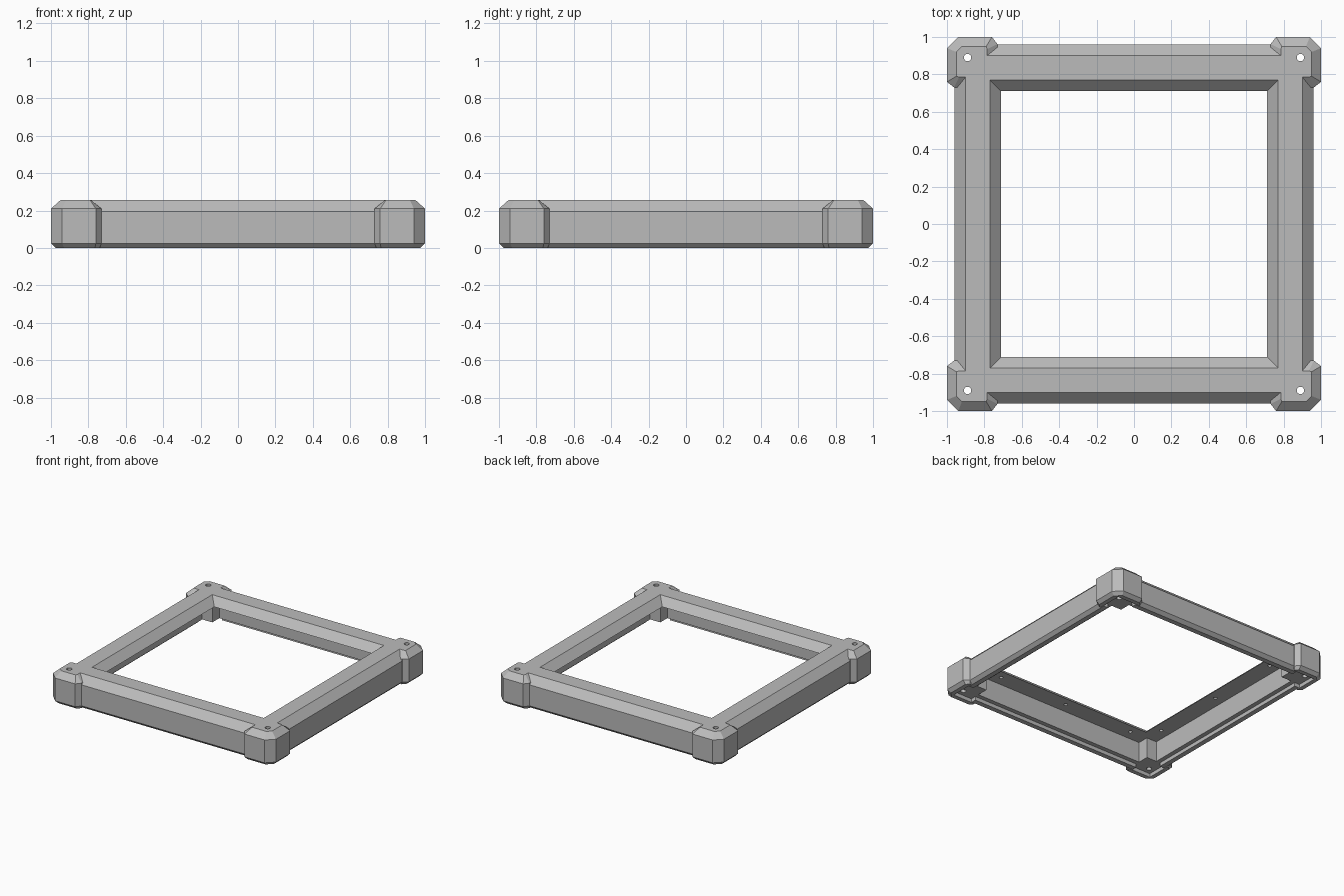
import bpy, bmesh
from math import pi
from mathutils import Matrix

cube = bpy.data.objects.get("Cube")
if cube:
    bpy.data.objects.remove(cube, do_unlink=True)

grey = bpy.data.materials.new("plain grey")
grey.use_nodes = True
colour = (0.5, 0.5, 0.5, 1)
grey.diffuse_color = colour
grey.node_tree.nodes["Principled BSDF"].inputs["Base Color"].default_value = colour

HEIGHT, SLOPE, LEDGE = 0.255, 0.195, 0.03


def make_object(name, bm):
    bmesh.ops.recalc_face_normals(bm, faces=bm.faces)
    mesh = bpy.data.meshes.new(name)
    bm.to_mesh(mesh)
    bm.free()
    mesh.materials.append(grey)
    obj = bpy.data.objects.new(name, mesh)
    bpy.context.scene.collection.objects.link(obj)
    return obj


def skin(bm, loops, closed):
    """Bridge matching point loops; cap the ends unless they close in a ring."""
    rings = [[bm.verts.new(p) for p in loop] for loop in loops]
    n = len(rings[0])
    pairs = list(zip(rings, rings[1:] + rings[:1])) if closed else list(zip(rings, rings[1:]))
    for a, b in pairs:
        for i in range(n):
            j = (i + 1) % n
            bm.faces.new((a[i], a[j], b[j], b[i]))
    if not closed:
        bm.faces.new(rings[0])
        bm.faces.new(rings[-1])


def box(bm, lo, hi, z0, z1):
    skin(bm, [[(lo, lo, z), (hi, lo, z), (hi, hi, z), (lo, hi, z)] for z in (z0, z1)], False)


def cylinder(bm, x, y, z0, z1, radius):
    bmesh.ops.create_cone(bm, cap_ends=True, segments=16, radius1=radius, radius2=radius,
                          depth=z1 - z0, matrix=Matrix.Translation((x, y, (z0 + z1) / 2)))


def four_corners(bm):
    """Repeat the geometry around z at every corner."""
    source = bm.verts[:] + bm.edges[:] + bm.faces[:]
    for k in range(1, 4):
        copy = bmesh.ops.duplicate(bm, geom=source)["geom"]
        bmesh.ops.rotate(bm, verts=[v for v in copy if isinstance(v, bmesh.types.BMVert)],
                         cent=(0, 0, 0), matrix=Matrix.Rotation(k * pi / 2, 3, "Z"))


def combine(target, tool, operation):
    mod = target.modifiers.new(tool.name, "BOOLEAN")
    mod.operation, mod.solver, mod.object = operation, "EXACT", tool
    tool.hide_render = True
    tool.hide_set(True)


# Square frame: bevelled top, hollow underneath, stepped bottom rim
profile = [(0.71, SLOPE), (0.77, HEIGHT), (0.90, HEIGHT), (0.96, SLOPE), (0.96, 0.025),
           (0.935, 0), (0.895, 0), (0.895, LEDGE), (0.86, LEDGE), (0.86, SLOPE)]
bm = bmesh.new()
skin(bm, [[(sx * r, sy * r, z) for r, z in profile]
          for sx, sy in ((1, 1), (-1, 1), (-1, -1), (1, -1))], True)
frame = make_object("frame", bm)

# Posts filling the inside corners
bm = bmesh.new()
box(bm, 0.77, 0.92, LEDGE, 0.21)
four_corners(bm)
posts = make_object("corner_posts", bm)


# Corner guards: bevelled L-shaped shells, mirrored across the diagonal
def guard_loop(half, inner, z):
    pts = half + [(y, x) for x, y in reversed(half)] + [(inner, inner)]
    return [(x, y, z) for x, y in pts]


body = [(0.73, 0.94), (0.73, 0.962), (0.76, 1), (0.94, 1)]
foot = [(0.74, 0.94), (0.74, 0.95), (0.765, 0.975), (0.93, 0.975)]
crown = [(0.785, 0.90), (0.785, 0.935), (0.79, 0.95), (0.92, 0.95)]
bm = bmesh.new()
skin(bm, [guard_loop(foot, 0.94, 0), guard_loop(body, 0.94, 0.025),
          guard_loop(body, 0.94, 0.21), guard_loop(crown, 0.90, HEIGHT)], False)
four_corners(bm)
guards = make_object("corner_guards", bm)

# Wider rim recess inside each corner
bm = bmesh.new()
box(bm, 0.77, 0.94, -0.1, LEDGE)
four_corners(bm)
recess = make_object("corner_recess_cutter", bm)

# Through holes in the corners, blind holes under the top
bm = bmesh.new()
cylinder(bm, 0.89, 0.89, -0.1, 0.4, 0.02)
for x in (-0.62, 0, 0.62):
    cylinder(bm, x, 0.78, 0.1, 0.225, 0.014)
four_corners(bm)
holes = make_object("hole_cutter", bm)

combine(frame, posts, "UNION")
combine(frame, guards, "UNION")
combine(frame, recess, "DIFFERENCE")
combine(frame, holes, "DIFFERENCE")

# Bake the joined shape and drop the helpers
bpy.context.view_layer.update()
baked = bpy.data.meshes.new_from_object(frame.evaluated_get(bpy.context.evaluated_depsgraph_get()))
frame.modifiers.clear()
frame.data = baked
for helper in (posts, guards, recess, holes):
    bpy.data.objects.remove(helper, do_unlink=True)
